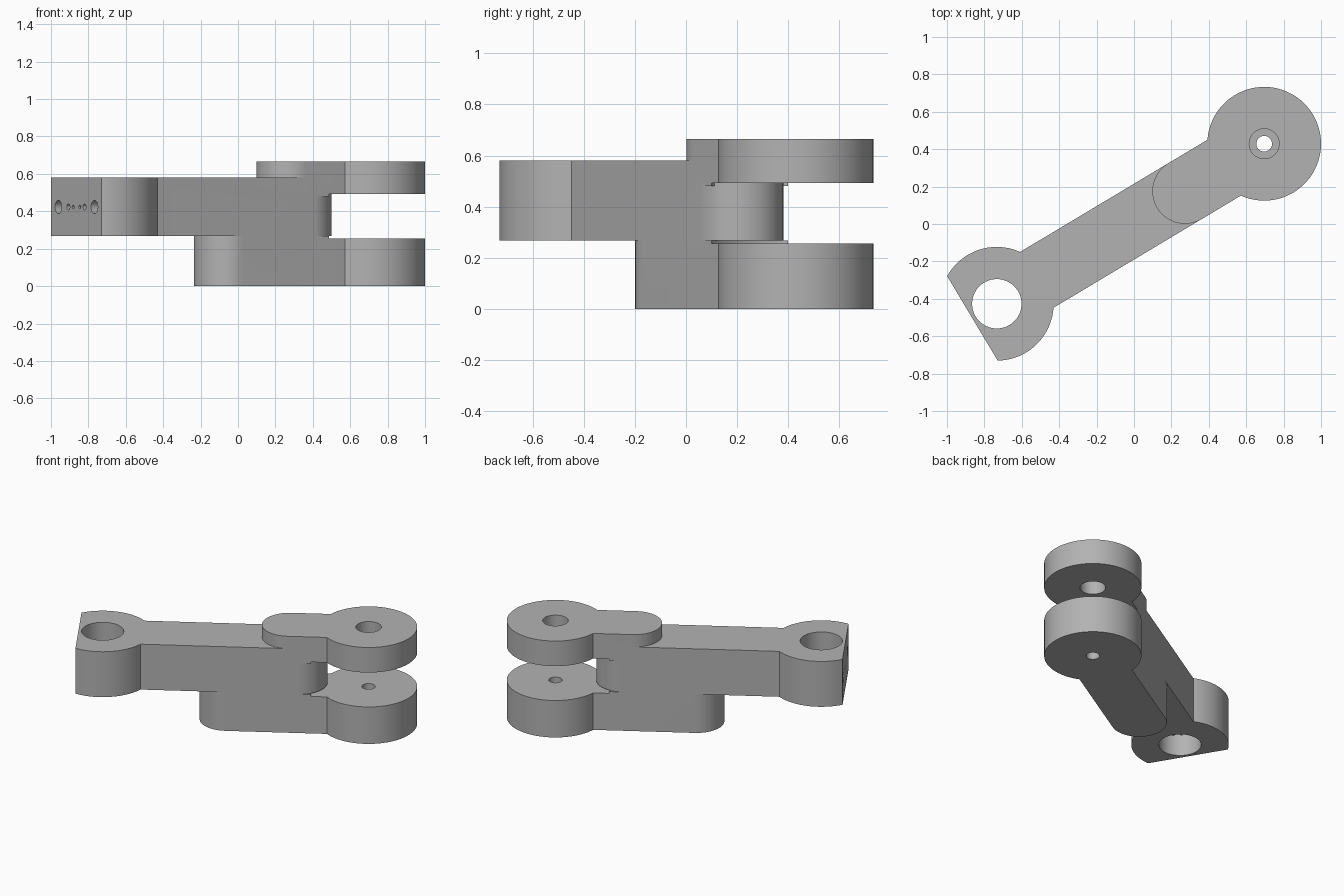
import bpy, bmesh
from math import sin, cos, pi, asin, radians
from mathutils import Matrix

if "Cube" in bpy.data.objects:
    bpy.data.objects.remove(bpy.data.objects["Cube"], do_unlink=True)

grey = bpy.data.materials.new("plain grey")
grey.use_nodes = True
colour = (0.45, 0.45, 0.45, 1)
grey.diffuse_color = colour
grey.node_tree.nodes["Principled BSDF"].inputs["Base Color"].default_value = colour

# Local frame: fork pin at the origin, link running along -x
R, W = 0.304, 0.174             # boss radius, half width of the link
LENGTH = 1.666                  # pin to bore distance
PLACE = Matrix.Translation((0.696, 0.429, 0)) @ Matrix.Rotation(radians(30.9), 4, "Z")
NECK = asin(W / R)


def arc(cx, r, start, end, n):
    return [(cx + r * cos(start + (end - start) * i / n),
             r * sin(start + (end - start) * i / n)) for i in range(n + 1)]


def prism(name, outline, z0, z1):
    bm = bmesh.new()
    face = bm.faces.new([bm.verts.new((x, y, z0)) for x, y in outline])
    side = bmesh.ops.extrude_face_region(bm, geom=[face])["geom"]
    bmesh.ops.translate(bm, vec=(0, 0, z1 - z0),
                        verts=[v for v in side if isinstance(v, bmesh.types.BMVert)])
    bmesh.ops.recalc_face_normals(bm, faces=bm.faces)
    return finish(name, bm)


def finish(name, bm):
    mesh = bpy.data.meshes.new(name)
    bm.to_mesh(mesh)
    bm.free()
    mesh.materials.append(grey)
    obj = bpy.data.objects.new(name, mesh)
    bpy.context.collection.objects.link(obj)
    obj.matrix_world = PLACE
    return obj


def disc(name, x, r, z0, z1, n=64):
    return prism(name, arc(x, r, 0, 2 * pi, n)[:-1], z0, z1)


def drill(name, y, r, depth):
    """Cylinder along the link, entering through the flat end."""
    bm = bmesh.new()
    x = -LENGTH - R / 2
    move = Matrix.Translation((x + depth / 2 - 0.02, y, 0.423)) @ Matrix.Rotation(pi / 2, 4, "Y")
    bmesh.ops.create_cone(bm, cap_ends=True, segments=24, radius1=r, radius2=r,
                          depth=depth + 0.04, matrix=move)
    return finish(name, bm)


def combine(target, tool, operation):
    mod = target.modifiers.new(operation.lower(), "BOOLEAN")
    mod.operation, mod.solver, mod.object = operation, "EXACT", tool
    bpy.context.view_layer.objects.active = target
    bpy.ops.object.modifier_apply(modifier=mod.name)
    bpy.data.objects.remove(tool, do_unlink=True)


def fork_outline(tail):
    return (arc(0, R, NECK - pi, pi - NECK, 60)
            + arc(-tail, W, pi / 2, 3 * pi / 2, 32))


# Link arm: boss with a flat end, straight bar, rounded inner end
arm = prism("link_arm",
            arc(-LENGTH, R, NECK, 2 * pi / 3, 20)
            + arc(-LENGTH, R, 4 * pi / 3, 2 * pi - NECK, 20)
            + arc(-0.432, W, -pi / 2, pi / 2, 32), 0.267, 0.58)
combine(arm, disc("bore", -LENGTH, 0.132, 0.2, 0.7), "DIFFERENCE")

# Mirrored holes in the flat end
for y, r, depth in ((0.188, 0.035, 0.12), (0.084, 0.016, 0.06), (0.034, 0.01, 0.05)):
    for side in (-1, 1):
        combine(arm, drill("end_hole", side * y, r, depth), "DIFFERENCE")

# Fork plates: raised neck relieved around each boss, then a pin hole
lower = prism("lower_fork", fork_outline(0.884), 0, 0.267)
combine(lower, disc("relief", 0, 0.39, 0.255, 0.35, 96), "DIFFERENCE")
combine(lower, disc("pin_hole", 0, 0.042, -0.1, 0.4, 32), "DIFFERENCE")

upper = prism("upper_fork", fork_outline(0.494), 0.48, 0.665)
combine(upper, disc("relief", 0, 0.39, 0.4, 0.492, 96), "DIFFERENCE")
combine(upper, disc("pin_hole", 0, 0.08, 0.4, 0.8, 48), "DIFFERENCE")

# Join into one solid body
combine(arm, lower, "UNION")
combine(arm, upper, "UNION")
arm.name = "link_body"

bpy.ops.object.select_all(action="DESELECT")
arm.select_set(True)
bpy.context.view_layer.objects.active = arm
bpy.ops.object.shade_smooth_by_angle(angle=radians(30))
